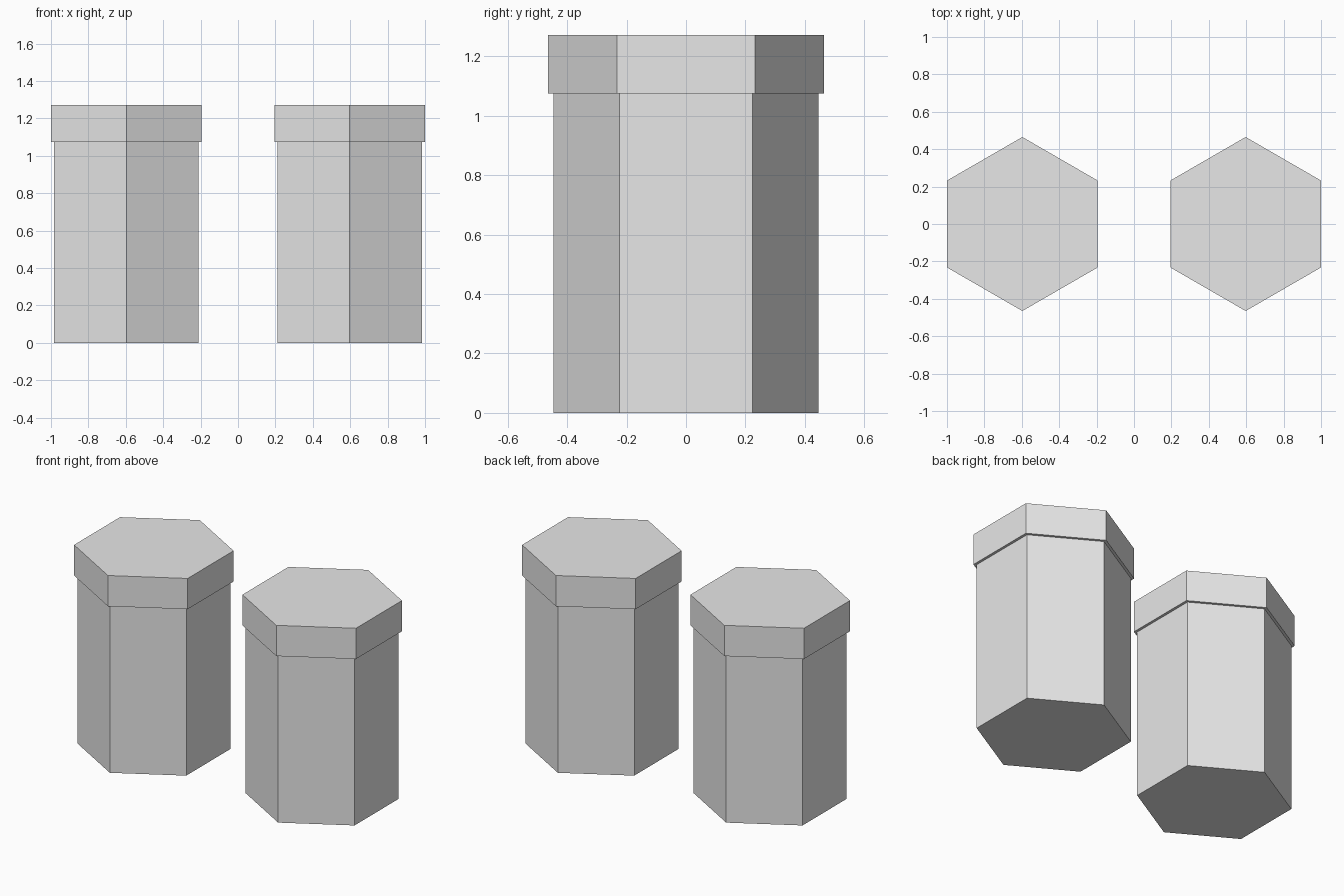
import bpy

cube = bpy.data.objects.get("Cube")
if cube:
    bpy.data.objects.remove(cube, do_unlink=True)

# Single flat grey for every part
grey = bpy.data.materials.new("light grey")
grey.use_nodes = True
colour = (0.8, 0.8, 0.8, 1)
grey.diffuse_color = colour
grey.node_tree.nodes["Principled BSDF"].inputs["Base Color"].default_value = colour

BODY_TOP = 1.075
CAP_TOP = 1.272
SPACING = 0.597


def hex_prism(name, x, radius, bottom, top):
    """Six-sided prism with corners pointing to front and back."""
    bpy.ops.mesh.primitive_cylinder_add(
        vertices=6, radius=radius, depth=top - bottom,
        location=(x, 0, (bottom + top) / 2))
    obj = bpy.context.object
    obj.name = name
    obj.data.materials.append(grey)
    bpy.ops.object.shade_flat()
    return obj


# Two matching pillars, each a body with a slightly wider cap
for side, sign in (("right", -1), ("left", 1)):
    x = sign * SPACING
    hex_prism(side + "_pillar_body", x, 0.446, 0, BODY_TOP)
    hex_prism(side + "_pillar_cap", x, 0.465, BODY_TOP, CAP_TOP)
